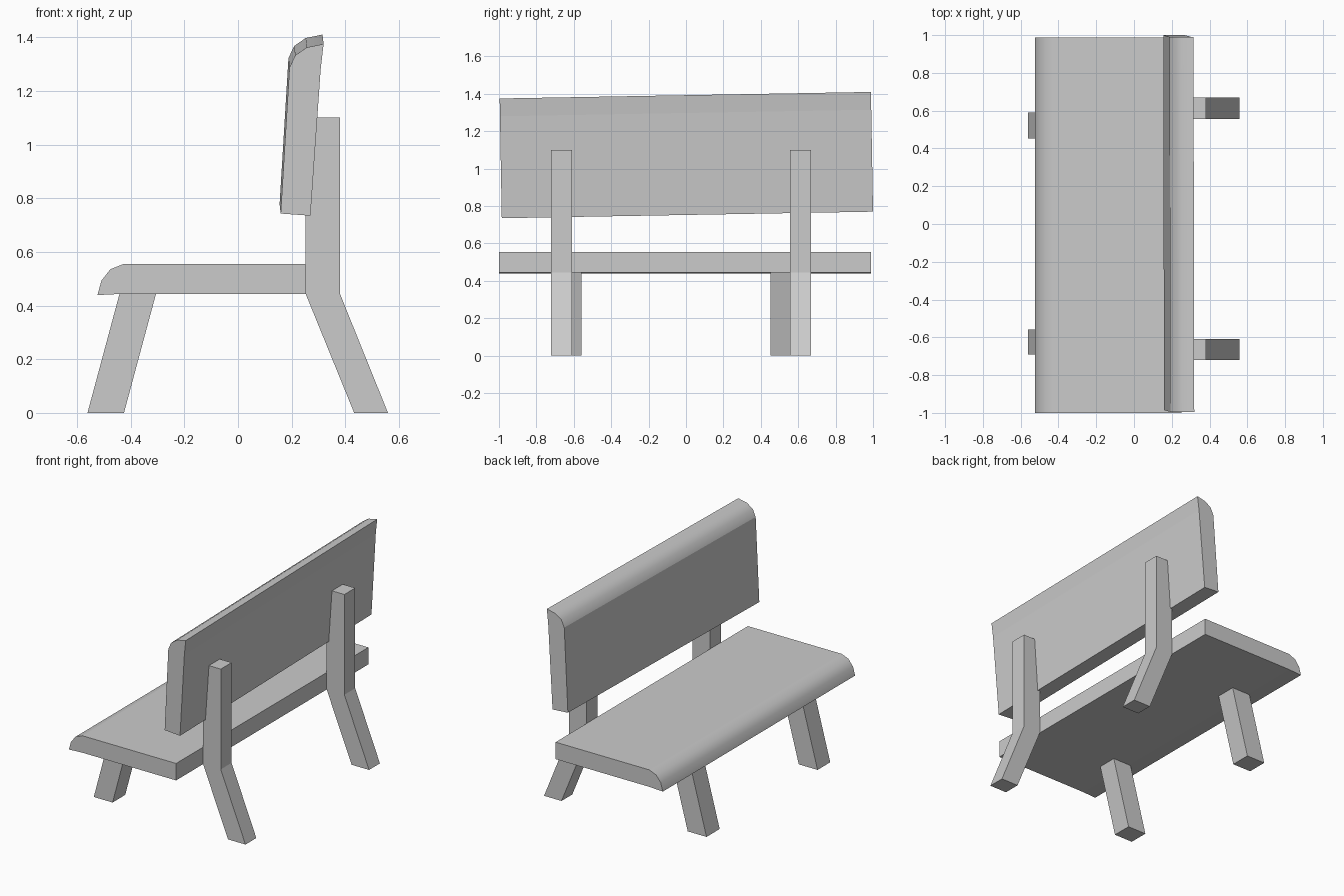
import bpy, bmesh
from mathutils import Vector

if "Cube" in bpy.data.objects:
    bpy.data.objects.remove(bpy.data.objects["Cube"])


def extrude_profile(name, profile, y0, sweep, lean=0.0, smooth=()):
    """Sweep an (x, z) profile along a vector; lean shifts y with height."""
    z0 = min(z for x, z in profile)
    step = Vector(sweep)
    bm = bmesh.new()
    near = [bm.verts.new((x, y0 - lean * (z - z0), z)) for x, z in profile]
    far = [bm.verts.new(v.co + step) for v in near]
    n = len(profile)
    bm.faces.new(near)
    bm.faces.new(far[::-1])
    for i in range(n):
        j = (i + 1) % n
        f = bm.faces.new((near[i], far[i], far[j], near[j]))
        f.smooth = i in smooth
    bmesh.ops.recalc_face_normals(bm, faces=bm.faces)
    mesh = bpy.data.meshes.new(name)
    bm.to_mesh(mesh)
    bm.free()
    obj = bpy.data.objects.new(name, mesh)
    bpy.context.collection.objects.link(obj)
    return obj


# Seat plank with a rounded front edge
seat = [(0.252, 0.444), (0.252, 0.555), (-0.427, 0.555), (-0.476, 0.535),
        (-0.509, 0.493), (-0.524, 0.439), (-0.427, 0.444)]
extrude_profile("seat", seat, -1.0, (0, 1.988, 0), smooth=(2, 3, 4))

# Backrest plank, leaning back and set slightly crooked
backrest = [(0.27, 0.735), (0.159, 0.743), (0.192, 1.287), (0.213, 1.332),
            (0.256, 1.362), (0.319, 1.375), (0.308, 1.28)]
extrude_profile("backrest", backrest, -0.985, (-0.004, 1.985, 0.035),
                lean=0.0176, smooth=(2, 3, 4))

# Slanted front legs
front_leg = [(-0.561, 0), (-0.425, 0), (-0.305, 0.446), (-0.441, 0.446)]
for side, y, width in (("right", -0.69, 0.131), ("left", 0.453, 0.136)):
    extrude_profile("front_leg_" + side, front_leg, y, (0, width, 0))

# Bent back legs that rise to hold the backrest
back_leg = [(0.433, 0), (0.559, 0), (0.38, 0.444), (0.38, 1.1),
            (0.252, 1.1), (0.252, 0.444)]
for side, y in (("right", -0.721), ("left", 0.557)):
    extrude_profile("back_leg_" + side, back_leg, y, (0, 0.112, 0))
